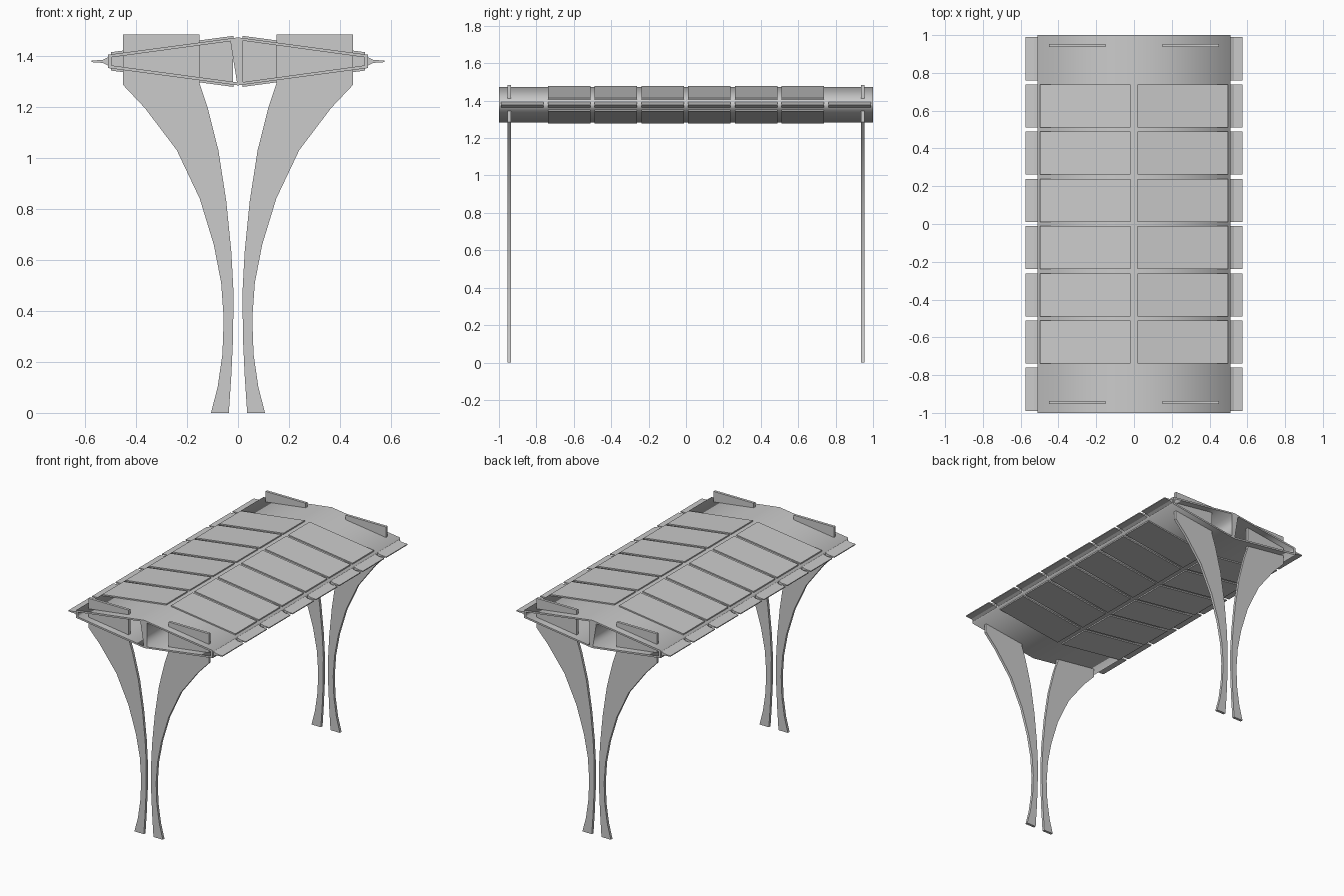
import bpy, bmesh

if "Cube" in bpy.data.objects:
    bpy.data.objects.remove(bpy.data.objects["Cube"])

MID = 1.378  # height of the canopy's horizontal centre plane


def prisms(name, parts):
    """One object made from x-z profiles, each extruded from y0 to y1."""
    bm = bmesh.new()
    for pts, y0, y1 in parts:
        a = [bm.verts.new((x, y0, z)) for x, z in pts]
        b = [bm.verts.new((x, y1, z)) for x, z in pts]
        bm.faces.new(a)
        bm.faces.new(b[::-1])
        n = len(pts)
        for i in range(n):
            bm.faces.new((a[i], b[i], b[(i + 1) % n], a[(i + 1) % n]))
    bmesh.ops.recalc_face_normals(bm, faces=bm.faces)
    me = bpy.data.meshes.new(name)
    bm.to_mesh(me)
    bm.free()
    ob = bpy.data.objects.new(name, me)
    bpy.context.collection.objects.link(ob)
    return ob


def flip(pts, sx=1, sz=1):
    return [(sx * x, MID + sz * (z - MID)) for x, z in pts]


# Hollow canopy shell: outer outline with two cells and a slanted web between
cu = bpy.data.curves.new("canopy_shell", 'CURVE')
cu.dimensions = '2D'
cu.fill_mode = 'BOTH'
cu.extrude = 1.0
outer = [(0, 1.472), (0.51, 1.404), (0.51, 1.352), (0, 1.284),
         (-0.51, 1.352), (-0.51, 1.404)]
right_cell = [(0.02, 1.459), (0.495, 1.394), (0.495, 1.362), (0.02, 1.297)]
left_cell = [(-0.03, 1.457), (-0.495, 1.394), (-0.495, 1.362), (-0.004, 1.296)]
for loop in (outer, right_cell, left_cell):
    sp = cu.splines.new('POLY')
    sp.points.add(len(loop) - 1)
    for p, (x, z) in zip(sp.points, loop):
        p.co = (x, z, 0, 1)
    sp.use_cyclic_u = True
shell = bpy.data.objects.new("canopy_shell", cu)
shell.rotation_euler = (1.5707963, 0, 0)
bpy.context.collection.objects.link(shell)
bpy.context.view_layer.objects.active = shell
shell.select_set(True)
bpy.ops.object.convert(target='MESH')
shell.select_set(False)

# Inner bulkheads closing the canopy cells
prisms("bulkheads", [(flip(right_cell, sx), y - 0.005, y + 0.005)
                     for sx in (1, -1) for y in (-0.74, 0.74)])

# Raised panels, six per slope, above and below
panel = [(0.018, 1.465), (0.018, 1.478), (0.498, 1.414), (0.498, 1.401)]
rows = [-0.625 + 0.25 * i for i in range(6)]
for name, sz in (("roof_panels", 1), ("underside_panels", -1)):
    prisms(name, [(flip(panel, sx, sz), y - 0.114, y + 0.114)
                  for sx in (1, -1) for y in rows])

# Tapered edge fins, eight per long side
fin = [(0.505, 1.396), (0.53, 1.384), (0.575, 1.381),
       (0.575, 1.375), (0.53, 1.372), (0.505, 1.36)]
prisms("edge_fins", [(flip(fin, sx), y - 0.114, y + 0.114)
                     for sx in (1, -1)
                     for y in [-0.875 + 0.25 * i for i in range(8)]])

# Curved flat legs passing up through the canopy
leg = [(0.15, 1.483), (0.45, 1.483), (0.45, 1.285), (0.365, 1.195),
       (0.24, 1.03), (0.15, 0.84), (0.095, 0.66), (0.066, 0.51),
       (0.056, 0.37), (0.061, 0.23), (0.08, 0.1), (0.106, 0),
       (0.036, 0), (0.026, 0.15), (0.019, 0.3), (0.018, 0.48),
       (0.026, 0.63), (0.046, 0.83), (0.077, 1.03), (0.12, 1.2), (0.15, 1.29)]
for end, y in (("front", -0.945), ("back", 0.945)):
    for side, sx in (("left", -1), ("right", 1)):
        ob = prisms(f"{end}_{side}_leg", [(flip(leg, sx), y - 0.009, y + 0.009)])
        bpy.context.view_layer.objects.active = ob
        ob.select_set(True)
        bpy.ops.object.shade_smooth_by_angle(angle=0.5)
        ob.select_set(False)
